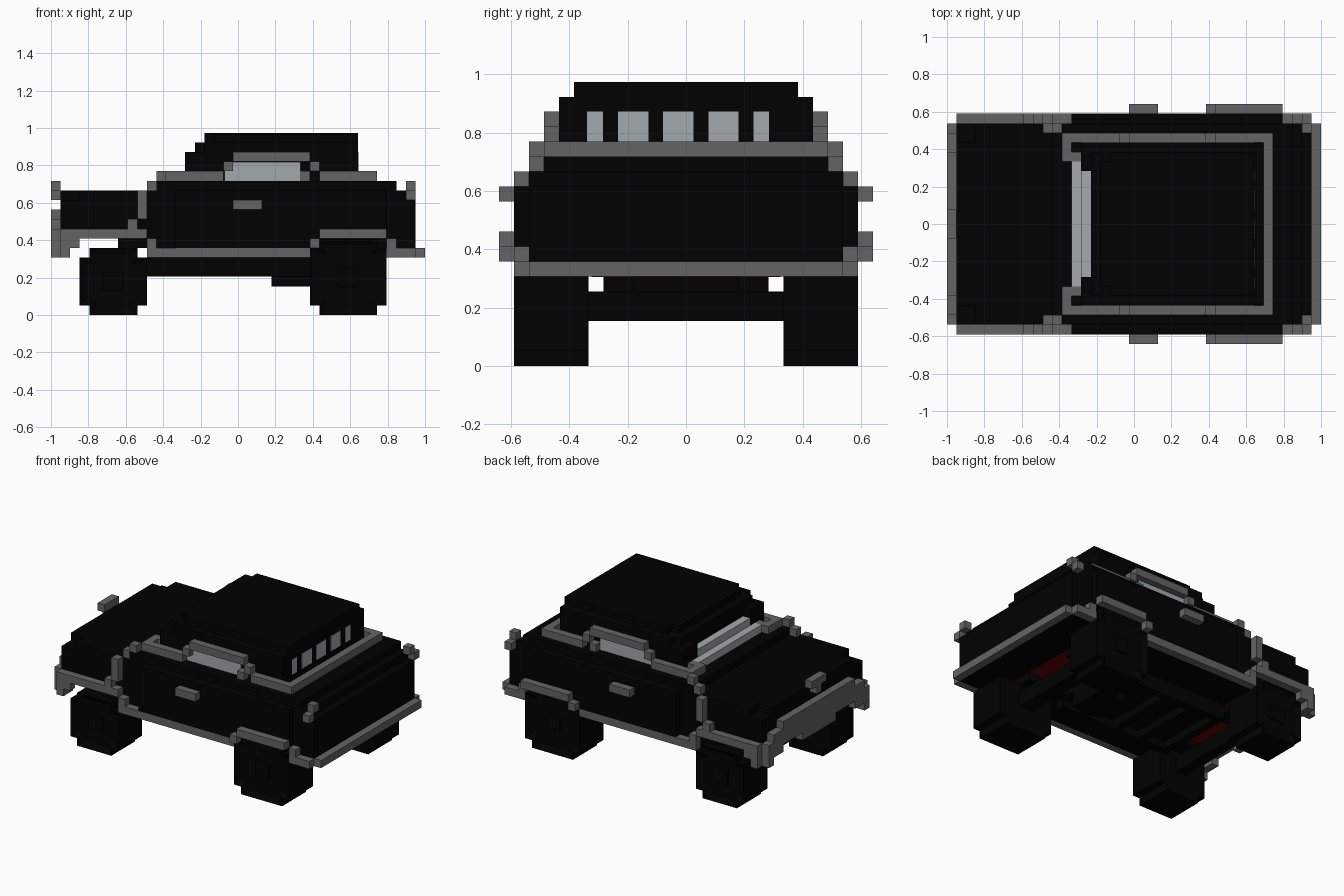
import bpy, bmesh
from mathutils import Matrix, Vector

cube = bpy.data.objects.get("Cube")
if cube:
    bpy.data.objects.remove(cube, do_unlink=True)

U = 2 / 39  # edge of one block


def material(name, rgb, rough=0.8):
    m = bpy.data.materials.new(name)
    m.use_nodes = True
    m.diffuse_color = (*rgb, 1)
    b = m.node_tree.nodes["Principled BSDF"]
    b.inputs["Base Color"].default_value = (*rgb, 1)
    b.inputs["Roughness"].default_value = rough
    return m


BLACK = material("black paint", (0.0003, 0.0003, 0.0003))
GREY = material("grey trim", (0.127, 0.127, 0.127))
GLASS = material("pale glass", (0.36, 0.395, 0.42))
RED = material("dark red floor", (0.11, 0.0005, 0.0005))


def finish(name, bm, mat):
    me = bpy.data.meshes.new(name)
    bm.to_mesh(me)
    bm.free()
    me.materials.append(mat)
    ob = bpy.data.objects.new(name, me)
    bpy.context.collection.objects.link(ob)
    return ob


def part(name, mat, boxes, mirror=False):
    """Boxes are (x0, x1, y0, y1, z0, z1) in blocks, x counted from the nose."""
    bm = bmesh.new()
    for x0, x1, y0, y1, z0, z1 in boxes:
        for a, b in ([(y0, y1), (-y1, -y0)] if mirror else [(y0, y1)]):
            c = Vector(((x0 + x1) / 2 * U - 1, (a + b) / 2 * U, (z0 + z1) / 2 * U))
            s = Matrix.Diagonal(((x1 - x0) * U, (b - a) * U, (z1 - z0) * U, 1))
            bmesh.ops.create_cube(bm, size=1, matrix=Matrix.Translation(c) @ s)
    return finish(name, bm, mat)


def layer(x0, x1, half, z0, z1):
    return (x0, x1, -half, half, z0, z1)


# Body shell
part("hood", BLACK, [layer(1, 10, 10.5, 8, 12), layer(1, 10, 8.5, 12, 13)])
part("front_fender", BLACK, [(3, 10, 8.5, 10.5, 12, 13)], True)
part("lower_body", BLACK, [
    layer(7, 13, 10.5, 7, 13), layer(10, 27, 10.5, 6, 8), layer(13, 35, 11.5, 8, 13),
    layer(13, 27, 11.5, 7, 8), layer(27, 35, 6.5, 6, 8), layer(35, 38, 10.5, 6, 12)])
part("shoulder", BLACK, [layer(11, 36, 10.5, 13, 14), layer(35, 37, 10.5, 12, 13)])

# Cabin and stepped roof
part("cabin", BLACK, [layer(15, 32, 8.5, 14, 17)])
part("windshield_pillar", BLACK, [(14, 15, 5.5, 8.5, 14, 17)], True)
part("roof", BLACK, [layer(15, 16, 7.5, 17, 18), layer(16, 32, 8.5, 17, 18),
                     layer(16, 17, 6.5, 18, 19), layer(17, 32, 7.5, 18, 19)])

# Glass
part("windshield", GLASS, [layer(13, 14, 6.5, 14, 15), layer(14, 15, 5.5, 14, 16)])
part("side_window", GLASS, [(18.1, 26, 8.5, 8.7, 14, 15.95)], True)
part("rear_window", GLASS, [
    (31.95, 32.05, y0, y1, 15, 17) for y0, y1 in
    ((-6.6, -5.55), (-4.55, -2.5), (-1.55, 0.5), (1.5, 3.5), (4.5, 5.55))])

# Grey belt line around the cabin
part("belt_trim", GREY, [
    (12, 18, 8.5, 9.5, 14, 15), (18, 19, 8.5, 9.5, 15, 16), (19, 27, 8.5, 9.5, 16, 17),
    (27, 28, 8.5, 9.5, 15, 16), (26, 27, 8.5, 9.5, 14, 15), (28, 34, 8.5, 9.5, 14, 15),
    (12, 13, 6.5, 8.5, 14, 15), (13, 14, 6.5, 7.5, 14, 15),
    (11, 12, 9.5, 10.5, 14, 15), (10, 11, 9.5, 10.5, 13, 14)], True)
part("rear_belt_trim", GREY, [layer(33, 34, 8.5, 14, 15)])

# Grey side trim: arches, door edge, sill
part("arch_and_sill_trim", GREY, [
    (1, 10, 10.5, 11.5, 8, 9), (10, 11, 10.5, 11.5, 6, 8), (11, 27, 10.5, 11.5, 6, 7),
    (8, 9, 10.5, 11.5, 9, 10), (9, 10, 10.5, 11.5, 10, 13), (27, 28, 11.5, 12.5, 7, 8),
    (28, 35, 11.5, 12.5, 8, 9), (35, 36, 10.5, 11.5, 7, 8), (35, 38, 10.5, 11.5, 6, 7)], True)
part("door_handle", GREY, [(19, 22, 11.5, 12.5, 11, 12)], True)
part("rear_bumper", GREY, [layer(38, 39, 10.5, 6, 7)])
part("tail_fin_marker", GREY, [(37, 38, 10.5, 11.5, 12, 13), (37, 38, 9.5, 10.5, 13, 14)], True)

# Nose: stepped grille plate, bumper ends, ornament
part("grille", GREY, [layer(0, 1, 7.5, 8, 11), layer(0, 1, 3.5, 7, 8)])
part("grille_end", GREY, [(0, 1, 7.5, 9.5, 7, 10), (0, 1, 9.5, 10.5, 6, 9)], True)
part("bumper_end", GREY, [(1, 2, 9.5, 10.5, 6, 7), (1, 2, 10.5, 11.5, 6, 8),
                          (2, 3, 10.5, 11.5, 7, 8)], True)
part("hood_ornament", GREY, [layer(0, 1, 1.5, 13, 14), layer(0, 1, 0.5, 12, 13)])

# Underside: floor, frame and axles
part("floor_panel", RED, [layer(3, 7, 8, 7.97, 8.02), layer(7, 10, 6.4, 6.97, 7.02),
                          layer(27, 33, 6.3, 5.97, 6.02)])
part("frame", BLACK, [layer(10, 27, 5.5, 5, 6), layer(23, 27, 2.5, 3, 5)])
part("frame_rail", BLACK, [(6, 33, 3.5, 5.5, 5, 6), (10, 27, 4.5, 5.5, 4, 5)], True)
part("cross_member", BLACK, [layer(x, x + 1, 4.5, 4, 5) for x in (10, 14, 18, 23)])
part("axle", BLACK, [layer(6, 7.5, 6.5, 3, 5), layer(30, 32, 6.5, 3, 5)])


def wheel(name, x0, x1, z1, side):
    """Blocky tyre with clipped corners, a recessed outer face and a hub."""
    outline = [(x0 + 1, 0), (x1 - 1, 0), (x1 - 1, 1), (x1, 1), (x1, z1 - 1), (x1 - 1, z1 - 1),
               (x1 - 1, z1), (x0 + 1, z1), (x0 + 1, z1 - 1), (x0, z1 - 1), (x0, 1), (x0 + 1, 1)]
    bm = bmesh.new()
    face = bm.faces.new([bm.verts.new((x * U - 1, side * 6.5 * U, z * U)) for x, z in outline])
    out = bmesh.ops.extrude_face_region(bm, geom=[face])["geom"]
    bmesh.ops.translate(bm, vec=(0, side * 5 * U, 0),
                        verts=[v for v in out if isinstance(v, bmesh.types.BMVert)])
    bmesh.ops.recalc_face_normals(bm, faces=bm.faces[:])
    outer = max(bm.faces, key=lambda f: side * f.calc_center_median().y)
    bmesh.ops.inset_region(bm, faces=[outer], thickness=U * 0.9, depth=-U * 0.4)
    finish(name, bm, BLACK)
    cx, cz = (x0 + x1) / 2, z1 / 2
    a, b = sorted((side * 10, side * 11.4))
    part(name + "_hub", BLACK, [(cx - 1, cx + 1, a, b, cz - 1, cz + 1)])


for side, label in ((1, "left"), (-1, "right")):
    wheel("front_wheel_" + label, 3, 10, 7, side)
    wheel("rear_wheel_" + label, 27, 35, 8, side)
